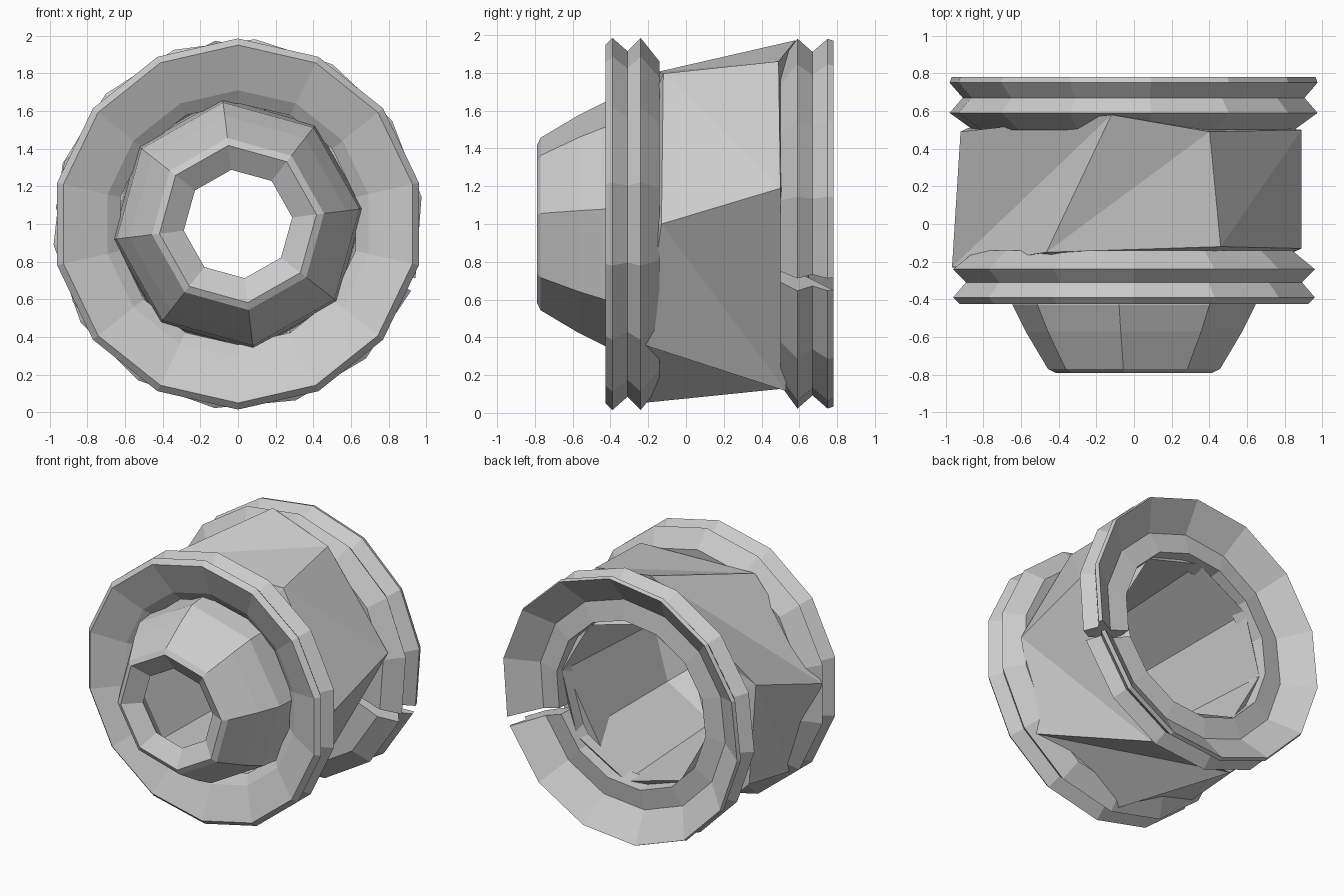
import bpy
import bmesh
from math import cos, sin, radians

cube = bpy.data.objects.get("Cube")
if cube:
    bpy.data.objects.remove(cube, do_unlink=True)

grey = bpy.data.materials.new("plain grey")
grey.use_nodes = True
grey.diffuse_color = (0.6, 0.6, 0.6, 1)
grey.node_tree.nodes["Principled BSDF"].inputs["Base Color"].default_value = (0.6, 0.6, 0.6, 1)


def loft(name, rings, full=True):
    """Skin a closed loop of rings around the y axis; points are (angle, radius, y)."""
    bm = bmesh.new()
    rows = [[bm.verts.new((r * cos(radians(a)), y, 1 + r * sin(radians(a))))
             for a, r, y in ring] for ring in rings]
    count = len(rows[0])
    for low, high in zip(rows, rows[1:] + rows[:1]):
        for i in range(count if full else count - 1):
            j = (i + 1) % count
            bm.faces.new((low[i], low[j], high[i]))
            bm.faces.new((low[j], high[j], high[i]))
    if not full:
        for end in (0, -1):
            bm.faces.new([row[end] for row in rows])
    bmesh.ops.recalc_face_normals(bm, faces=bm.faces)
    mesh = bpy.data.meshes.new(name)
    bm.to_mesh(mesh)
    bm.free()
    mesh.materials.append(grey)
    obj = bpy.data.objects.new(name, mesh)
    bpy.context.collection.objects.link(obj)


def turn(n, radius, y, start, sweep=360):
    """Evenly spaced ring, or an open arc when the sweep is under a full turn."""
    return [(start + i * sweep / n, radius, y) for i in range(n if sweep == 360 else n + 1)]


# Barrel: coarse, slightly twisted faceted drum
drum_front = [(0, 0.89, -0.13), (60, 0.92, -0.12), (120, 0.93, -0.15), (175, 0.97, -0.23),
              (223, 0.95, -0.24), (268, 0.95, -0.25), (317, 0.94, -0.22)]
drum_back = [(12, 0.91, 0.50), (65, 0.95, 0.49), (97, 0.98, 0.58), (160, 0.98, 0.49),
             (205, 0.97, 0.51), (245, 0.96, 0.53), (288, 0.93, 0.53)]
loft("barrel", [
    drum_front,
    drum_back,
    [(a, 0.70, 0.52) for a, r, y in drum_back],
    [(a, 0.70, -0.20) for a, r, y in drum_front],
])

# Front flange: two ridges, a groove and a dished front face
front = [(0.71, -0.33), (0.95, -0.425), (0.985, -0.39), (0.915, -0.31),
         (0.985, -0.24), (0.86, -0.14), (0.64, -0.16), (0.64, -0.28)]
loft("front_flange", [turn(14, r, y, 90) for r, y in front])

# Back flange: two ridges, a groove and a dish with a low lip, split by a narrow slit
back = [(0.86, 0.50), (0.985, 0.59), (0.915, 0.67), (0.985, 0.75), (0.975, 0.78),
        (0.77, 0.63), (0.62, 0.65), (0.60, 0.50)]
loft("back_flange", [turn(14, r, y, -17, 356) for r, y in back], full=False)

# Nose and bore: tapered snout, shallow funnel mouth and a hollow widening to the back
nose = [(0.67, -0.20), (0.65, -0.43), (0.58, -0.57), (0.46, -0.77),
        (0.42, -0.79), (0.29, -0.71), (0.55, -0.40),
        (0.61, 0.60), (0.68, 0.54)]
loft("nose_and_bore", [turn(8, r, y, 97) for r, y in nose])
